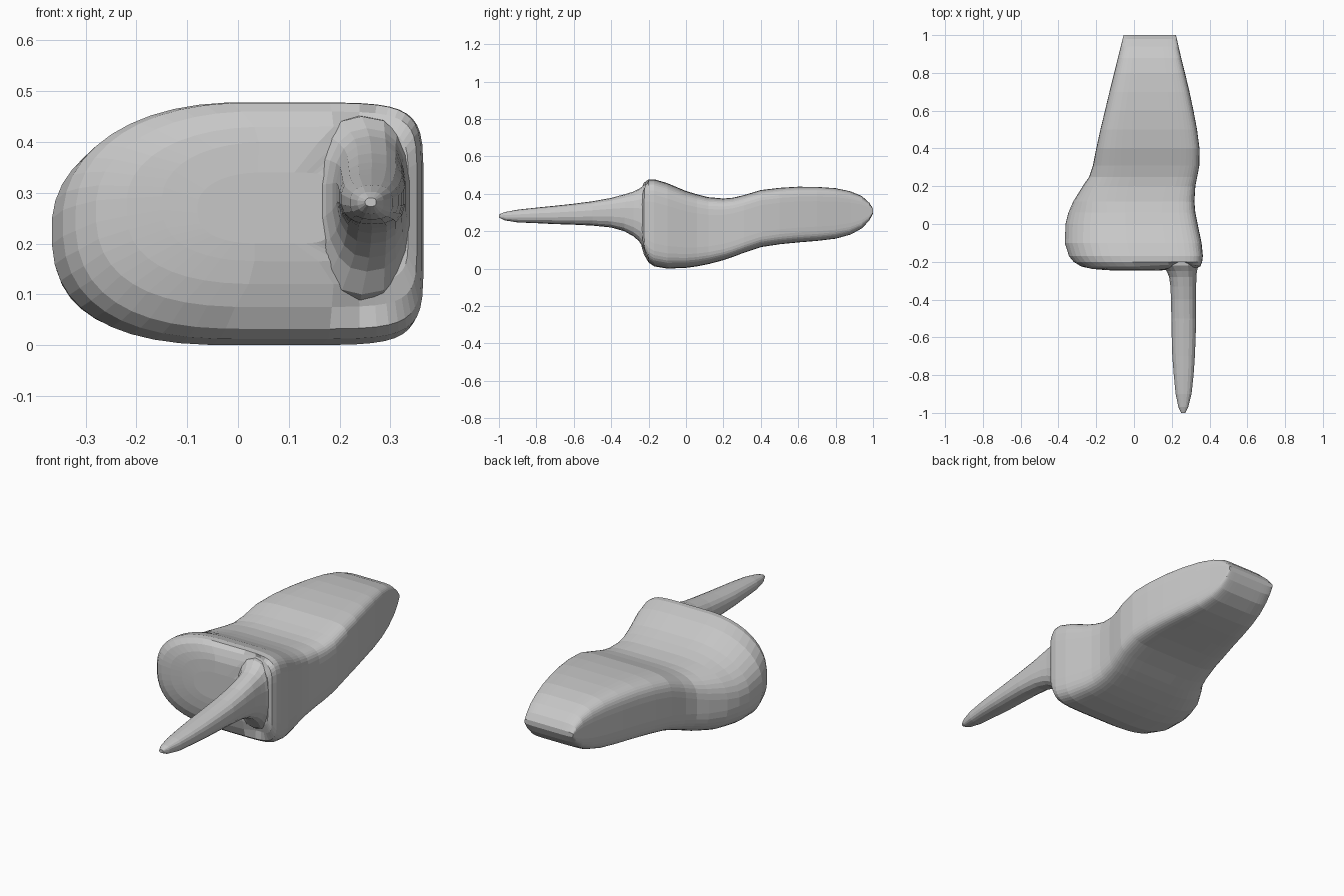
import bpy, bmesh, math

grey = bpy.data.materials.new("bone grey")
grey.diffuse_color = (0.58, 0.58, 0.58, 1)


def power(c, n):
    return math.copysign(abs(c) ** (2 / n), c)


def loft(name, rows, segs, exponents, mid_x=None):
    """Skin superellipse rings along y; rows hold y, left, right, bottom, top."""
    bm = bmesh.new()
    rings = []
    for y, xl, xr, zb, zt in rows:
        n_left_top, n_left_low, n_right = exponents(y)
        cx, cz = (xl + xr) / 2, (zb + zt) / 2
        ring = []
        for i in range(segs):
            a = 2 * math.pi * (i + 0.5) / segs
            c, s = math.cos(a), math.sin(a)
            n = n_right if c > 0 else (n_left_top if s > 0 else n_left_low)
            ring.append(bm.verts.new((cx + (xr - xl) / 2 * power(c, n), y,
                                      cz + (zt - zb) / 2 * power(s, n))))
        rings.append(ring)
    for r0, r1 in zip(rings, rings[1:]):
        for i in range(segs):
            j = (i + 1) % segs
            bm.faces.new((r0[i], r0[j], r1[j], r1[i]))
    bm.faces.new(rings[0])
    bm.faces.new(rings[-1][::-1])
    return bm


def finish(bm, name):
    bmesh.ops.recalc_face_normals(bm, faces=bm.faces)
    mesh = bpy.data.meshes.new(name)
    bm.to_mesh(mesh)
    bm.free()
    mesh.materials.append(grey)
    obj = bpy.data.objects.new(name, mesh)
    bpy.context.collection.objects.link(obj)
    return obj


# Body: rounded lobe at the front left, flat right wall, tapering slab behind
body_rows = [
    (-0.247, -0.08, 0.18, 0.20, 0.34),
    (-0.244, -0.15, 0.27, 0.165, 0.40),
    (-0.238, -0.22, 0.335, 0.12, 0.43),
    (-0.225, -0.28, 0.352, 0.075, 0.46),
    (-0.20, -0.32, 0.361, 0.032, 0.477),
    (-0.17, -0.345, 0.365, 0.012, 0.478),
    (-0.10, -0.367, 0.358, 0.00, 0.457),
    (0.00, -0.363, 0.337, 0.004, 0.415),
    (0.06, -0.348, 0.325, 0.012, 0.397),
    (0.12, -0.322, 0.32, 0.024, 0.382),
    (0.20, -0.272, 0.325, 0.045, 0.375),
    (0.25, -0.238, 0.335, 0.062, 0.379),
    (0.31, -0.218, 0.346, 0.085, 0.393),
    (0.40, -0.20, 0.347, 0.115, 0.42),
    (0.50, -0.178, 0.334, 0.13, 0.432),
    (0.60, -0.154, 0.315, 0.14, 0.438),
    (0.70, -0.13, 0.294, 0.148, 0.437),
    (0.80, -0.105, 0.27, 0.16, 0.43),
    (0.88, -0.085, 0.25, 0.182, 0.413),
    (0.94, -0.07, 0.236, 0.215, 0.388),
    (0.98, -0.06, 0.227, 0.257, 0.352),
    (1.00, -0.055, 0.222, 0.295, 0.32),
]


def body_exponents(y):
    t = min(max((y - 0.05) / 0.4, 0), 1)
    return 2.2 + 2.8 * t, 2.6 + 2.4 * t, 7


bm = loft("body", body_rows, 44, body_exponents)
# Shallow groove in the front face between the lobe and the right rim
for v in bm.verts:
    if v.co.y < -0.21:
        v.co.y += 0.03 * math.exp(-((v.co.x - 0.25) / 0.06) ** 2)
finish(bm, "body")

# Spike: slender prong with a tall flared root
spike_rows = [
    (-1.00, 0.25, 0.272, 0.273, 0.29),
    (-0.97, 0.235, 0.287, 0.258, 0.302),
    (-0.90, 0.22, 0.305, 0.247, 0.315),
    (-0.80, 0.21, 0.316, 0.243, 0.326),
    (-0.70, 0.202, 0.323, 0.238, 0.336),
    (-0.60, 0.199, 0.327, 0.235, 0.347),
    (-0.50, 0.197, 0.33, 0.23, 0.36),
    (-0.40, 0.195, 0.33, 0.22, 0.378),
    (-0.33, 0.192, 0.33, 0.20, 0.397),
    (-0.28, 0.185, 0.331, 0.172, 0.412),
    (-0.25, 0.172, 0.334, 0.145, 0.427),
    (-0.22, 0.145, 0.342, 0.10, 0.45),
    (-0.15, 0.12, 0.345, 0.06, 0.455),
]
finish(loft("spike", spike_rows, 18, lambda y: (2.3, 2.3, 2.6)), "spike")
